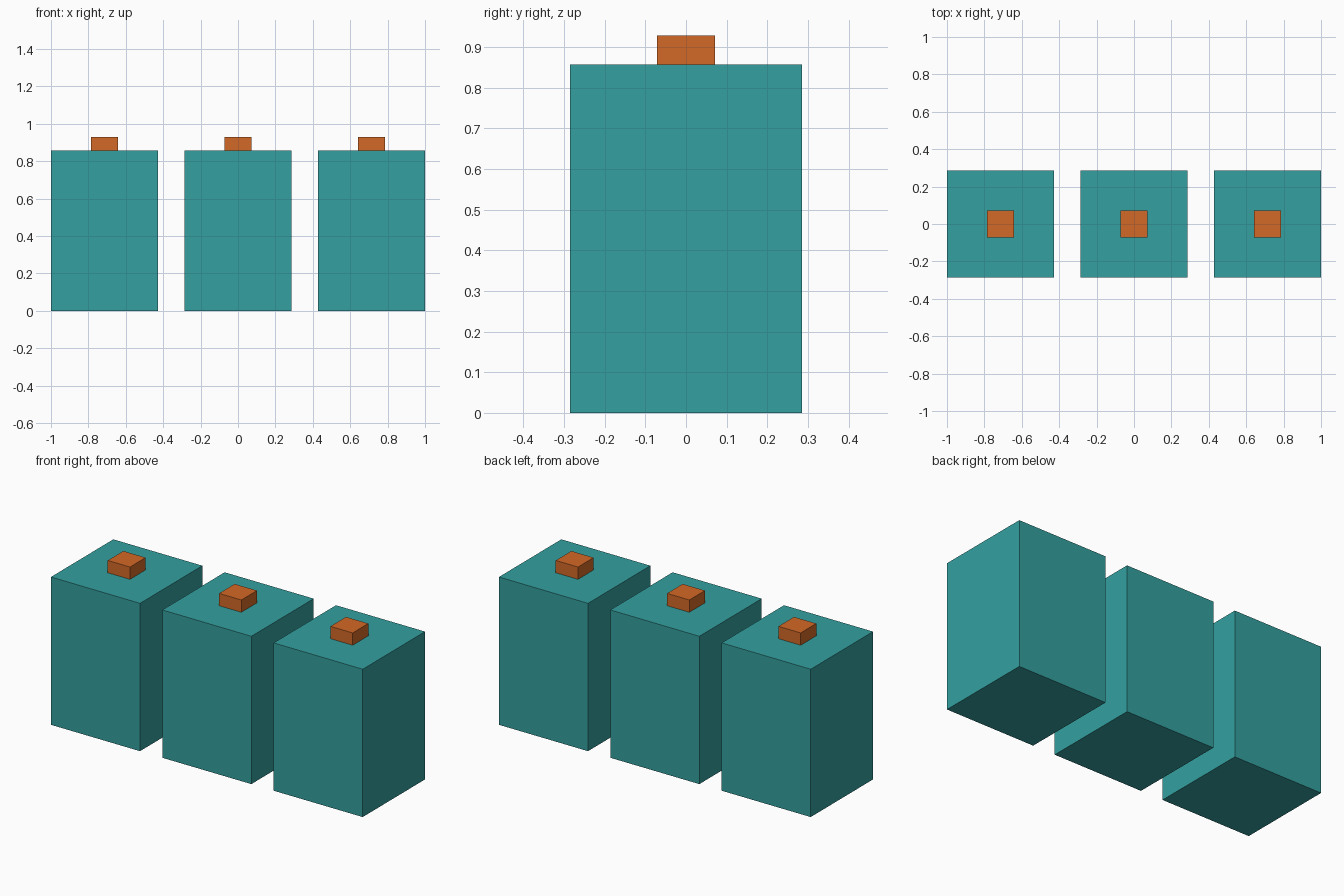
import bpy

if "Cube" in bpy.data.objects:
    bpy.data.objects.remove(bpy.data.objects["Cube"])

UNIT = 1 / 7  # all sizes are multiples of the gap between bodies


def material(name, color):
    mat = bpy.data.materials.new(name)
    mat.diffuse_color = color
    mat.use_nodes = True
    mat.node_tree.nodes["Principled BSDF"].inputs["Base Color"].default_value = mat.diffuse_color
    return mat


def box(name, size, x, bottom, mat):
    """Box centred on y = 0 whose underside sits at the given height."""
    bpy.ops.mesh.primitive_cube_add(size=1, location=(x, 0, bottom + size[2] / 2))
    obj = bpy.context.object
    obj.name = name
    obj.scale = size
    bpy.ops.object.transform_apply(location=False, rotation=False, scale=True)
    obj.data.materials.append(mat)
    return obj


teal = material("teal", (0.035, 0.35, 0.35, 1))
orange = material("orange", (0.65, 0.14, 0.02, 1))

# Three identical blocks in a row, each with a small cap on top
for side, x in (("left", -5 * UNIT), ("middle", 0), ("right", 5 * UNIT)):
    box(f"{side}_body", (4 * UNIT, 4 * UNIT, 6 * UNIT), x, 0, teal)
    box(f"{side}_cap", (UNIT, UNIT, UNIT / 2), x, 6 * UNIT, orange)
